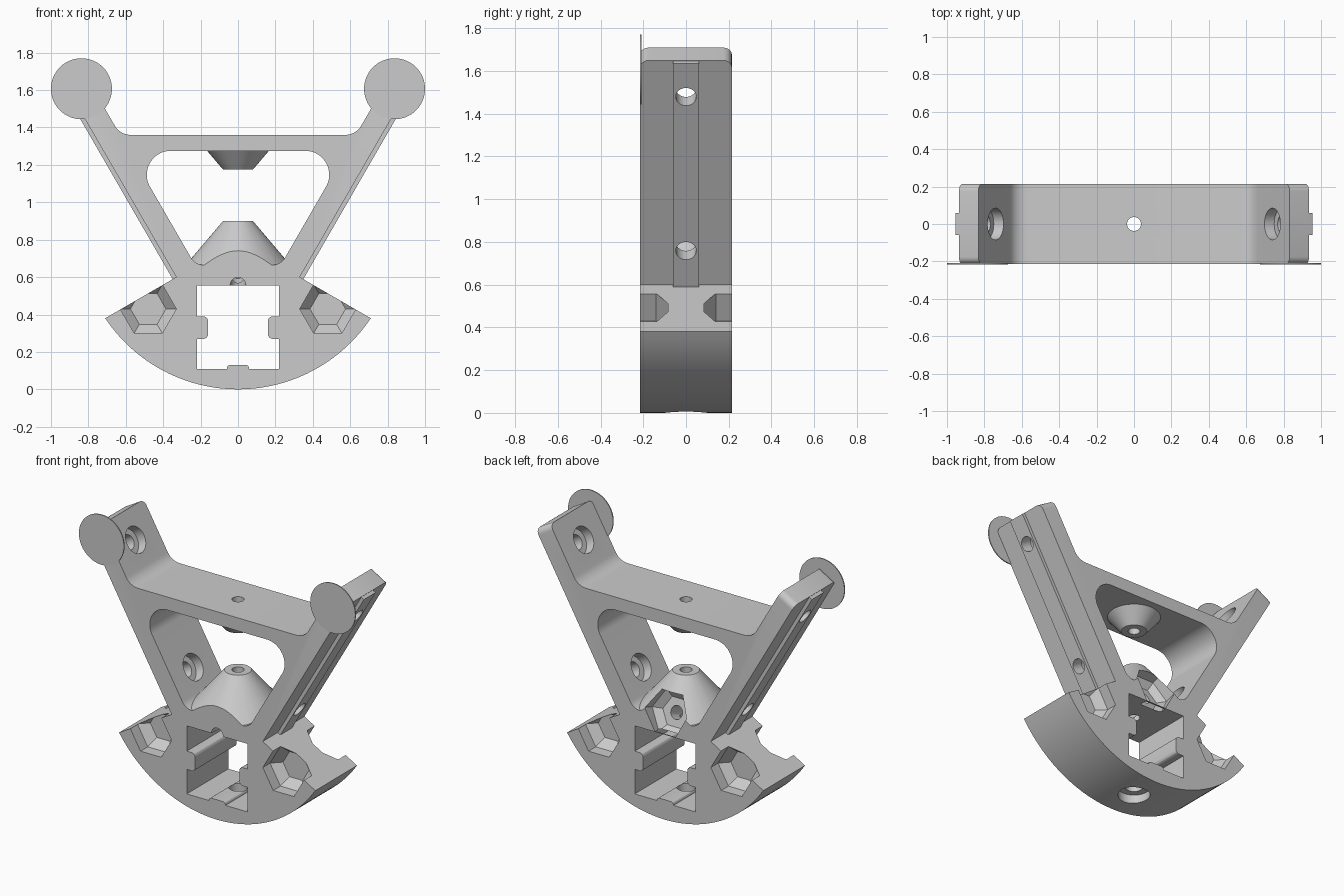
import bpy, bmesh, math
from mathutils import Vector

if "Cube" in bpy.data.objects:
    bpy.data.objects.remove(bpy.data.objects["Cube"])

HALF = 0.215          # half depth of the frame
grey = bpy.data.materials.new("plain grey")
grey.use_nodes = True
grey.diffuse_color = (0.6, 0.6, 0.6, 1)
grey.node_tree.nodes["Principled BSDF"].inputs["Base Color"].default_value = (0.6, 0.6, 0.6, 1)


def finish(name, bm):
    bmesh.ops.recalc_face_normals(bm, faces=bm.faces)
    mesh = bpy.data.meshes.new(name)
    bm.to_mesh(mesh)
    bm.free()
    mesh.materials.append(grey)
    ob = bpy.data.objects.new(name, mesh)
    bpy.context.scene.collection.objects.link(ob)
    return ob


def prism(name, outline, y0, y1, bevel_above=None):
    """Extrude an xz outline along y; optionally round the high corners."""
    bm = bmesh.new()
    face = bm.faces.new([bm.verts.new((x, y0, z)) for x, z in outline])
    ext = bmesh.ops.extrude_face_region(bm, geom=[face], use_keep_orig=True)["geom"]
    moved = [v for v in ext if isinstance(v, bmesh.types.BMVert)]
    bmesh.ops.translate(bm, verts=moved, vec=(0, y1 - y0, 0))
    if bevel_above:
        edges = [e for e in bm.edges
                 if all(v.co.z > bevel_above for v in e.verts)
                 and abs(e.verts[0].co.y - e.verts[1].co.y) < 1e-4]
        bmesh.ops.bevel(bm, geom=edges, offset=0.04, segments=5, profile=0.5, affect='EDGES')
    return finish(name, bm)


def spin(name, start, axis, rings, sides=40):
    """Round or hexagonal solid from (distance, radius) rings along an axis."""
    bm = bmesh.new()
    p, a = Vector(start), Vector(axis).normalized()
    e1 = Vector((1, 0, 0)) if abs(a.x) < 1e-5 else Vector((0, 1, 0))
    e2 = a.cross(e1)
    loops = []
    for t, r in rings:
        loops.append([bm.verts.new(p + a * t + r * (e1 * math.cos(k) + e2 * math.sin(k)))
                      for k in (2 * math.pi * i / sides for i in range(sides))])
    for lo, hi in zip(loops, loops[1:]):
        for i in range(sides):
            j = (i + 1) % sides
            bm.faces.new((lo[i], lo[j], hi[j], hi[i]))
    bm.faces.new(loops[0])
    bm.faces.new(loops[-1])
    return finish(name, bm)


def combine(target, other, mode):
    mod = target.modifiers.new(mode, 'BOOLEAN')
    mod.operation, mod.object, mod.solver = mode, other, 'EXACT'
    dg = bpy.context.evaluated_depsgraph_get()
    mesh = bpy.data.meshes.new_from_object(target.evaluated_get(dg))
    target.modifiers.clear()
    target.data = mesh
    bpy.data.objects.remove(other)


def fillet(before, corner, after, radius, steps=8):
    """Arc points that round one corner of an outline."""
    b, c, d = Vector(before), Vector(corner), Vector(after)
    u, v = (b - c).normalized(), (d - c).normalized()
    half = u.angle(v) / 2
    centre = c + (u + v).normalized() * radius / math.sin(half)
    reach = radius / math.tan(half)
    s, e = c + u * reach - centre, c + v * reach - centre
    arc = [s.lerp(e, i / steps).normalized() * radius for i in range(steps + 1)]
    return [tuple(centre + p) for p in arc]


def mirrored(points):
    """Close a right-half outline with its mirror image."""
    return points + [(-x, z) for x, z in reversed(points) if x > 1e-6]


ALONG, OUT = Vector((0.5, 0.866)), Vector((0.866, -0.5))


def arm(s, d):
    """Point on the sloping arm: s up the arm, d outward from its face."""
    return tuple(Vector((0.33, 0.6)) + ALONG * s + OUT * d)


# Main outline: rocker base, sloping arms and cross bar
LENGTH, THICK, R = 1.212, 0.12, 0.853
sweep = math.asin(0.71 / R)
outline = [(R * math.sin(sweep * i / 20), R - R * math.cos(sweep * i / 20)) for i in range(21)]
outline += [arm(0, 0), arm(LENGTH, 0), arm(LENGTH, -THICK)]
outline += fillet(arm(LENGTH, -THICK), (0.63, 1.36), (0, 1.36), 0.1)
frame = prism("frame", mirrored(outline), -HALF, HALF, bevel_above=1.6)

# Window between the arms
top, low = (0.581, 1.275), (0.229, 0.665)
window = fillet((0, 0.665), low, top, 0.08) + fillet(low, top, (0, 1.275), 0.127, 14)
combine(frame, prism("window_cut", mirrored(window), -1, 1), 'DIFFERENCE')

# Lower cone trimmed to the frame depth, and upper hanging cone
lower = spin("lower_cone", (0, 0, 0.64), (0, 0, 1), [(0, 0.301), (0.26, 0.08)], 64)
slab = [(-1, 0), (1, 0), (1, 2), (-1, 2)]
combine(lower, prism("slab", slab, -HALF, HALF), 'INTERSECT')
combine(frame, lower, 'UNION')
upper = spin("upper_cone", (0, 0, 1.175), (0, 0, 1), [(0, 0.08), (0.1, 0.165), (0.12, 0.165)], 48)
combine(frame, upper, 'UNION')

# Square socket with three locating keys left standing
x, z0, z1 = 0.22, 0.11, 0.555
key = [(x, 0.27)] + fillet((x, 0.27), (0.16, 0.27), (0.16, 0.39), 0.025, 4)
key += fillet((0.16, 0.27), (0.16, 0.39), (x, 0.39), 0.025, 4) + [(x, 0.39)]
socket = [(0.06, z0), (x, z0)] + key + [(x, z1)]
foot = fillet((0, 0.13), (0.06, 0.13), (0.06, z0), 0.018, 4)
combine(frame, prism("socket_cut", mirrored(foot + socket), -1, 1), 'DIFFERENCE')

for side in (1, -1):
    # Guide rail down the outer face of each arm
    end = LENGTH - 0.003
    rail = [arm(-0.01, -0.02), arm(end, -0.02), arm(end, 0.022), arm(-0.01, 0.022)]
    rail = [(side * px, pz) for px, pz in rail]
    combine(frame, prism("rail", rail, -0.06, 0.06), 'UNION')

    # Counterbored screw holes through the arms
    for s in (0.196, 1.028):
        px, pz = arm(s, -0.25)
        hole = spin("arm_hole", (side * px, 0, pz), (side * OUT.x, 0, OUT.y),
                    [(0, 0.085), (0.19, 0.085), (0.19, 0.048), (0.35, 0.048)], 32)
        combine(frame, hole, 'DIFFERENCE')

    # Tapered hexagonal nut pockets, front and back
    for face in (1, -1):
        pocket = spin("nut_pocket", (side * 0.48, face * 0.3, 0.43), (0, -face, 0),
                      [(0, 0.15), (0.16, 0.15), (0.215, 0.095)], 6)
        combine(frame, pocket, 'DIFFERENCE')

    # Thin round pad on the front of each arm tip
    spin("left_pad" if side > 0 else "right_pad", (side * 0.837, -HALF - 0.001, 1.607),
         (0, 1, 0), [(0, 0.163), (0.007, 0.163)], 64)

# Vertical holes through both cones, and the stepped hole in the base
combine(frame, spin("pin_hole", (0, 0, 0.5), (0, 0, 1), [(0, 0.037), (1, 0.037)], 24), 'DIFFERENCE')
base_hole = spin("base_hole", (0, 0, -0.1), (0, 0, 1),
                 [(0, 0.1), (0.16, 0.1), (0.16, 0.055), (0.3, 0.055)], 32)
combine(frame, base_hole, 'DIFFERENCE')

# Sloping clamp screw hole with its nut pocket at the back
slope = Vector((0, -0.43, -0.14))
start = Vector((0, HALF, 0.695)) - slope * 0.3
combine(frame, spin("clamp_pocket", start, slope, [(0, 0.15), (0.22, 0.15), (0.26, 0.1)], 6), 'DIFFERENCE')
combine(frame, spin("clamp_bore", start, slope, [(0.2, 0.042), (0.7, 0.042)], 24), 'DIFFERENCE')

# Smooth the curved walls, keep edges crisp
bpy.ops.object.select_all(action='DESELECT')
frame.select_set(True)
bpy.context.view_layer.objects.active = frame
bpy.ops.object.shade_smooth_by_angle(angle=math.radians(25))
